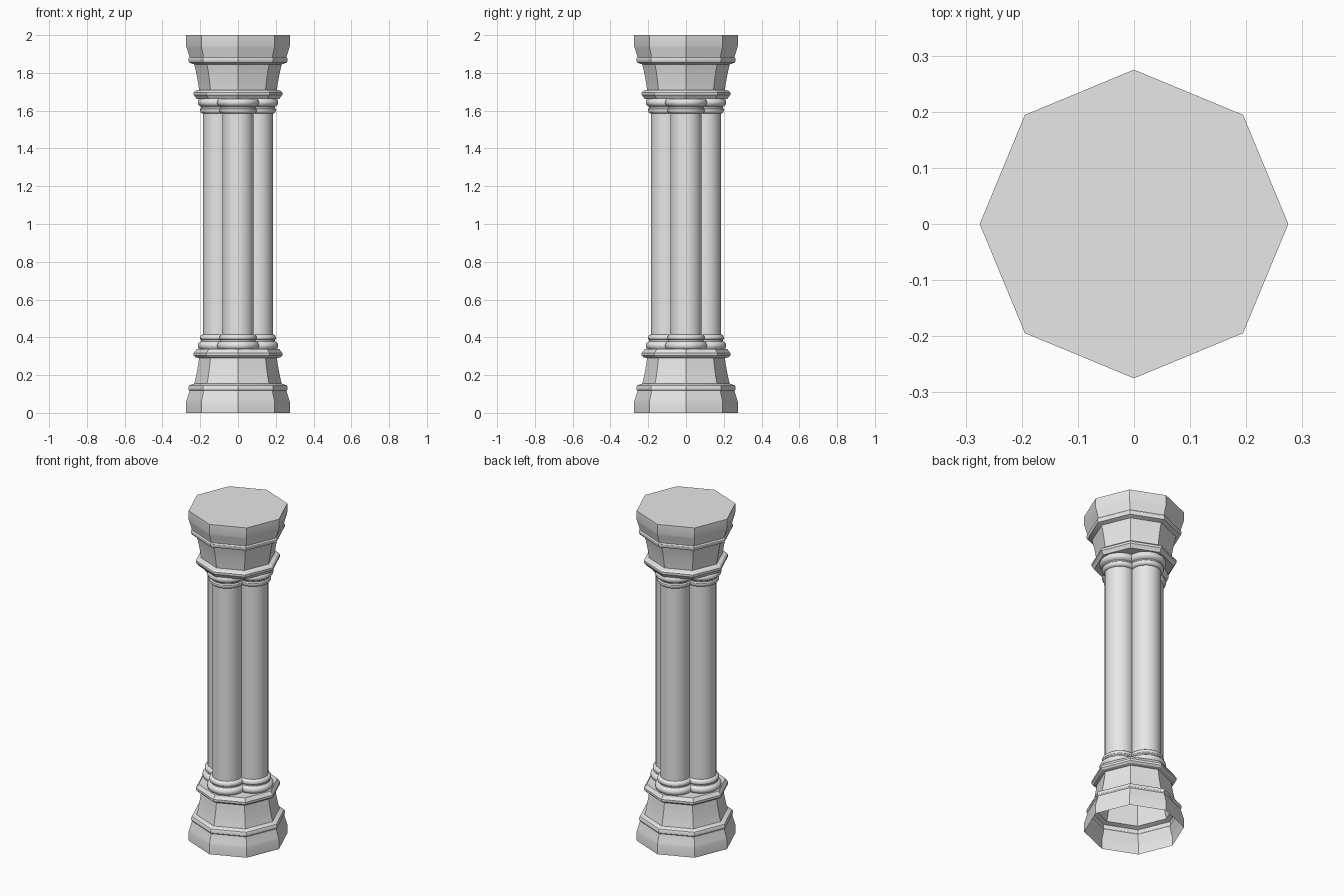
import bpy, bmesh, math

if "Cube" in bpy.data.objects:
    bpy.data.objects.remove(bpy.data.objects["Cube"])

HEIGHT = 2.0

stone = bpy.data.materials.new("pale_grey_stone")
stone.diffuse_color = (0.8, 0.8, 0.8, 1.0)
stone.use_nodes = True
stone.node_tree.nodes["Principled BSDF"].inputs["Base Color"].default_value = stone.diffuse_color


def lathe(name, profile, sides, centre=(0, 0), cap_bottom=False, cap_top=False):
    """Spin an upward (radius, z) profile into a solid with the given side count."""
    bm = bmesh.new()
    rings = []
    for r, z in profile:
        rings.append([bm.verts.new((centre[0] + r * math.cos(2 * math.pi * i / sides),
                                    centre[1] + r * math.sin(2 * math.pi * i / sides), z))
                      for i in range(sides)])
    for low, high in zip(rings, rings[1:]):
        for i in range(sides):
            j = (i + 1) % sides
            bm.faces.new((low[i], low[j], high[j], high[i]))
    if cap_bottom:
        bm.faces.new(rings[0][::-1])
    if cap_top:
        bm.faces.new(rings[-1])
    mesh = bpy.data.meshes.new(name)
    bm.to_mesh(mesh)
    bm.free()
    mesh.materials.append(stone)
    mesh.shade_smooth()
    mesh.set_sharp_from_angle(angle=math.radians(32))
    obj = bpy.data.objects.new(name, mesh)
    bpy.context.collection.objects.link(obj)
    return obj


def flipped(profile):
    """Mirror a profile about mid height, keeping it ordered upwards."""
    return [(r, HEIGHT - z) for r, z in reversed(profile)]


# Octagonal pedestal: plinth, bead, tapering neck, collar
pedestal = [
    (0.275, 0.0), (0.275, 0.055), (0.271, 0.070), (0.263, 0.095), (0.257, 0.118),
    (0.262, 0.124), (0.263, 0.134), (0.257, 0.146), (0.232, 0.155),
    (0.224, 0.185), (0.217, 0.220), (0.210, 0.260), (0.206, 0.290),
    (0.226, 0.295), (0.235, 0.304), (0.235, 0.317), (0.226, 0.327), (0.220, 0.338),
]
lathe("pedestal", pedestal, 8, cap_top=True)
lathe("capital", flipped(pedestal), 8, cap_bottom=True, cap_top=True)

# Round foot mouldings: wide roll, groove, small roll
foot = [
    (0.100, 0.337), (0.107, 0.343), (0.111, 0.352), (0.111, 0.361), (0.107, 0.370),
    (0.100, 0.375), (0.094, 0.379), (0.093, 0.385), (0.098, 0.391), (0.099, 0.400),
    (0.096, 0.408), (0.090, 0.413), (0.083, 0.415),
]

# Four clustered shafts on the main axes
for k, side in enumerate(("right", "back", "left", "front")):
    a = k * math.pi / 2
    lathe(side + "_shaft", foot + flipped(foot), 32,
          (0.102 * math.cos(a), 0.102 * math.sin(a)), True, True)
